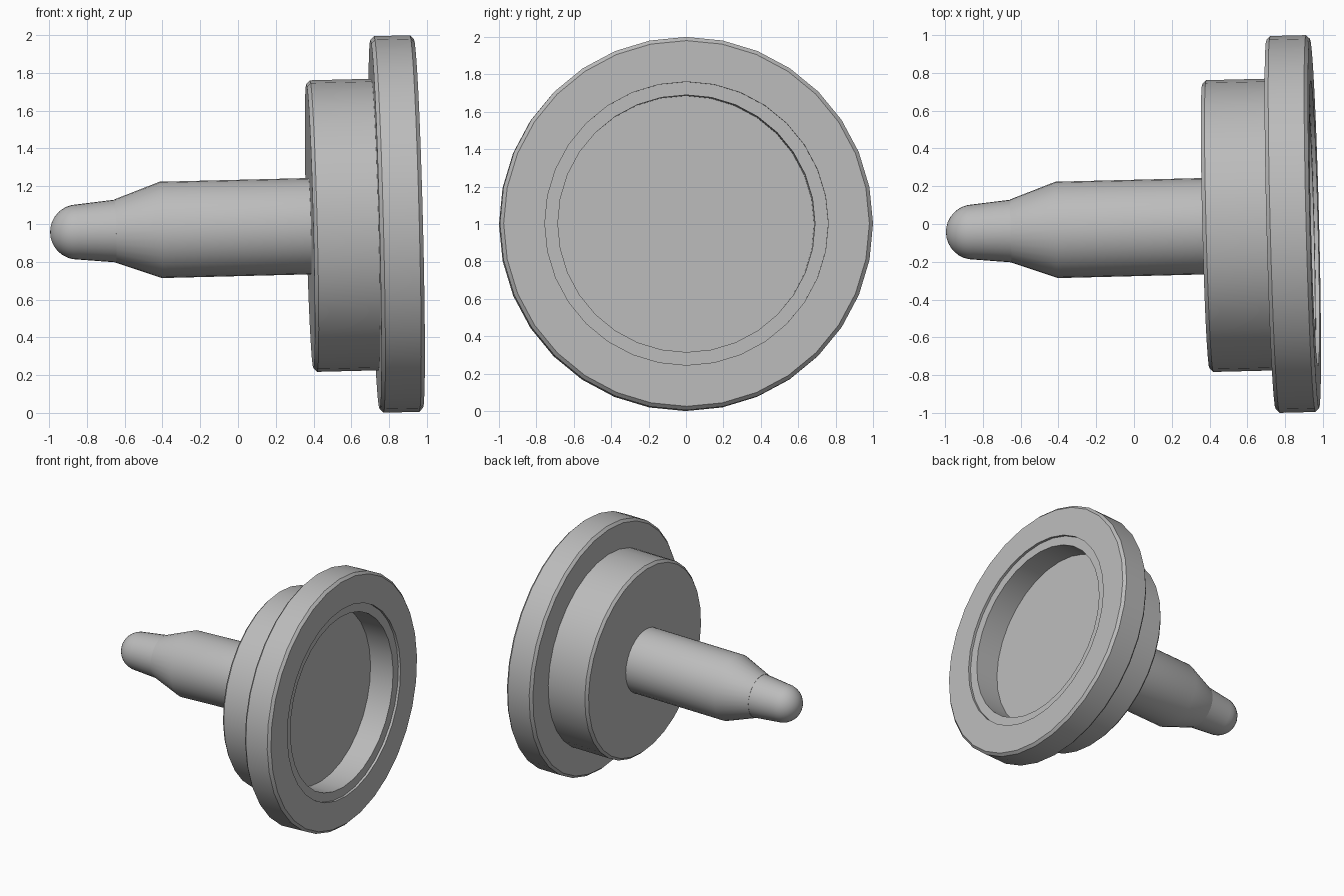
import bpy
import bmesh
import math
from mathutils import Matrix, Vector

SIDES = 32

cube = bpy.data.objects.get("Cube")
if cube:
    bpy.data.objects.remove(cube, do_unlink=True)

# Single plain grey finish
grey = bpy.data.materials.new("plain grey")
grey.use_nodes = True
colour = (0.5, 0.5, 0.5, 1)
grey.diffuse_color = colour
grey.node_tree.nodes["Principled BSDF"].inputs["Base Color"].default_value = colour

# The turning axis leans slightly up and back, passing through the flange centre
PIVOT = Vector((0.84, 0, 1))
TILT = Vector((1, 0.025, 0.025)).to_track_quat('X', 'Z').to_matrix().to_4x4()
PLACE = Matrix.Translation(PIVOT) @ TILT @ Matrix.Translation((-PIVOT.x, 0, 0))


def turned(name, profile):
    """Revolve (position along axis, radius) points around the tilted axis."""
    bm = bmesh.new()
    verts = [bm.verts.new((x, 0, r)) for x, r in profile]
    edges = [bm.edges.new(pair) for pair in zip(verts, verts[1:])]
    bmesh.ops.spin(bm, geom=verts + edges, cent=(0, 0, 0), axis=(1, 0, 0),
                   angle=math.tau, steps=SIDES, use_merge=True)
    bmesh.ops.remove_doubles(bm, verts=bm.verts, dist=0.0001)
    bmesh.ops.recalc_face_normals(bm, faces=bm.faces)
    bm.transform(PLACE)
    mesh = bpy.data.meshes.new(name)
    bm.to_mesh(mesh)
    bm.free()
    mesh.materials.append(grey)
    obj = bpy.data.objects.new(name, mesh)
    bpy.context.collection.objects.link(obj)
    bpy.ops.object.select_all(action='DESELECT')
    obj.select_set(True)
    bpy.context.view_layer.objects.active = obj
    bpy.ops.object.shade_smooth_by_angle(angle=math.radians(28))
    return obj


# Flange and hub with chamfered rims, a shallow step and a deep round pocket
C = 0.02
FRONT, BACK, HUB_BACK = 0.955, 0.725, 0.38
RIM, HUB = 0.997, 0.772
turned("flanged_hub", [
    (FRONT - 0.22, 0), (FRONT - 0.22, 0.687), (FRONT - 0.02, 0.687),
    (FRONT - 0.02, 0.757), (FRONT, 0.757),
    (FRONT, RIM - C), (FRONT - C, RIM), (BACK + C, RIM), (BACK, RIM - C),
    (BACK, HUB), (HUB_BACK + C, HUB), (HUB_BACK, HUB - C), (HUB_BACK, 0),
])

# Stem with its tapered shoulder
turned("stem", [(HUB_BACK + 0.02, 0), (HUB_BACK + 0.02, 0.255),
                (-0.41, 0.255), (-0.65, 0.168), (-0.65, 0)])

# Slightly tapered tip ending in a rounded nose
NOSE_X, NOSE_R = -0.85, 0.146
nose = [(NOSE_X - NOSE_R * math.sin(a), NOSE_R * math.cos(a))
        for a in (math.pi / 2 * i / 8 for i in range(8))]
turned("rounded_tip", [(-0.64, 0), (-0.64, 0.167)] + nose + [(NOSE_X - NOSE_R, 0)])
